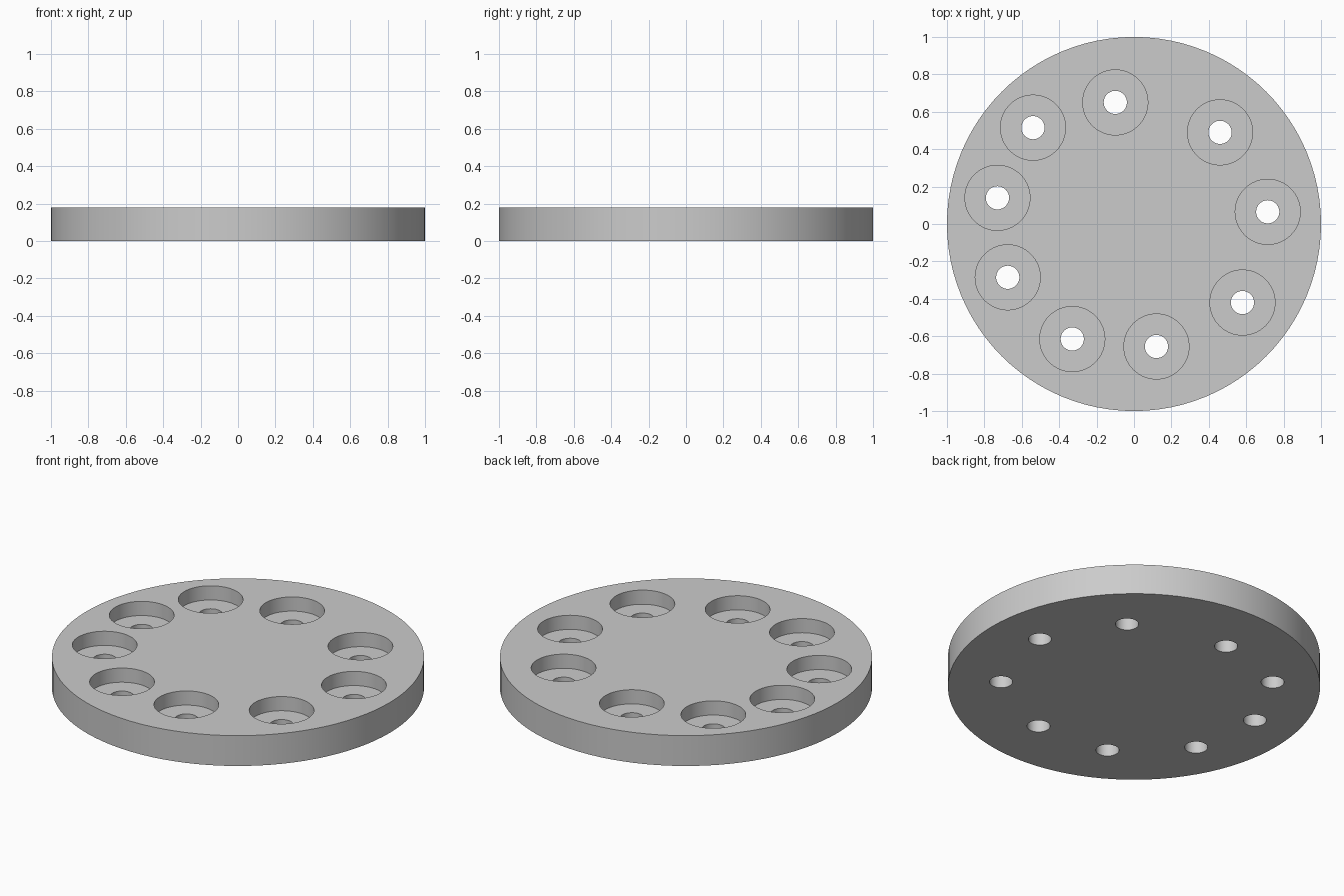
import bpy
import bmesh
import math
from mathutils import Matrix

cube = bpy.data.objects.get("Cube")
if cube:
    bpy.data.objects.remove(cube, do_unlink=True)

HEIGHT, RECESS = 0.18, 0.084
POCKET_R, BORE_R = 0.174, 0.062
CENTRES = [(-0.10, 0.65), (0.46, 0.49), (0.715, 0.065), (0.58, -0.42), (0.12, -0.655),
           (-0.33, -0.615), (-0.675, -0.285), (-0.73, 0.14), (-0.54, 0.515)]

grey = bpy.data.materials.new("plain grey")
grey.use_nodes = True
colour = (0.6, 0.6, 0.6, 1)
grey.diffuse_color = colour
grey.node_tree.nodes["Principled BSDF"].inputs["Base Color"].default_value = colour


def add_object(name, bm):
    mesh = bpy.data.meshes.new(name)
    bm.to_mesh(mesh)
    bm.free()
    mesh.materials.append(grey)
    obj = bpy.data.objects.new(name, mesh)
    bpy.context.collection.objects.link(obj)
    return obj


def add_cylinder(bm, x, y, radius, bottom, top, sides):
    bmesh.ops.create_cone(bm, cap_ends=True, segments=sides, radius1=radius, radius2=radius,
                          depth=top - bottom,
                          matrix=Matrix.Translation((x, y, (bottom + top) / 2)))


# Round plate
bm = bmesh.new()
add_cylinder(bm, 0, 0, 1, 0, HEIGHT, 96)
plate = add_object("round_plate", bm)

# Cutters: wide pockets from the top, then narrow bores right through
cutters = []
for name, radius, bottom, sides in (("pocket_cutter", POCKET_R, HEIGHT - RECESS, 64),
                                    ("bore_cutter", BORE_R, -0.1, 48)):
    bm = bmesh.new()
    for x, y in CENTRES:
        add_cylinder(bm, x, y, radius, bottom, HEIGHT + 0.1, sides)
    cutter = add_object(name, bm)
    cutter.hide_render = True
    cutters.append(cutter)
    mod = plate.modifiers.new(name, 'BOOLEAN')
    mod.operation = 'DIFFERENCE'
    mod.solver = 'EXACT'
    mod.object = cutter

# Apply the cuts and drop the cutters
bpy.ops.object.select_all(action='DESELECT')
plate.select_set(True)
bpy.context.view_layer.objects.active = plate
for cutter in cutters:
    bpy.ops.object.modifier_apply(modifier=cutter.name)
    bpy.data.objects.remove(cutter, do_unlink=True)

# Round walls smooth, rims sharp
bpy.ops.object.shade_smooth_by_angle(angle=math.radians(30))
